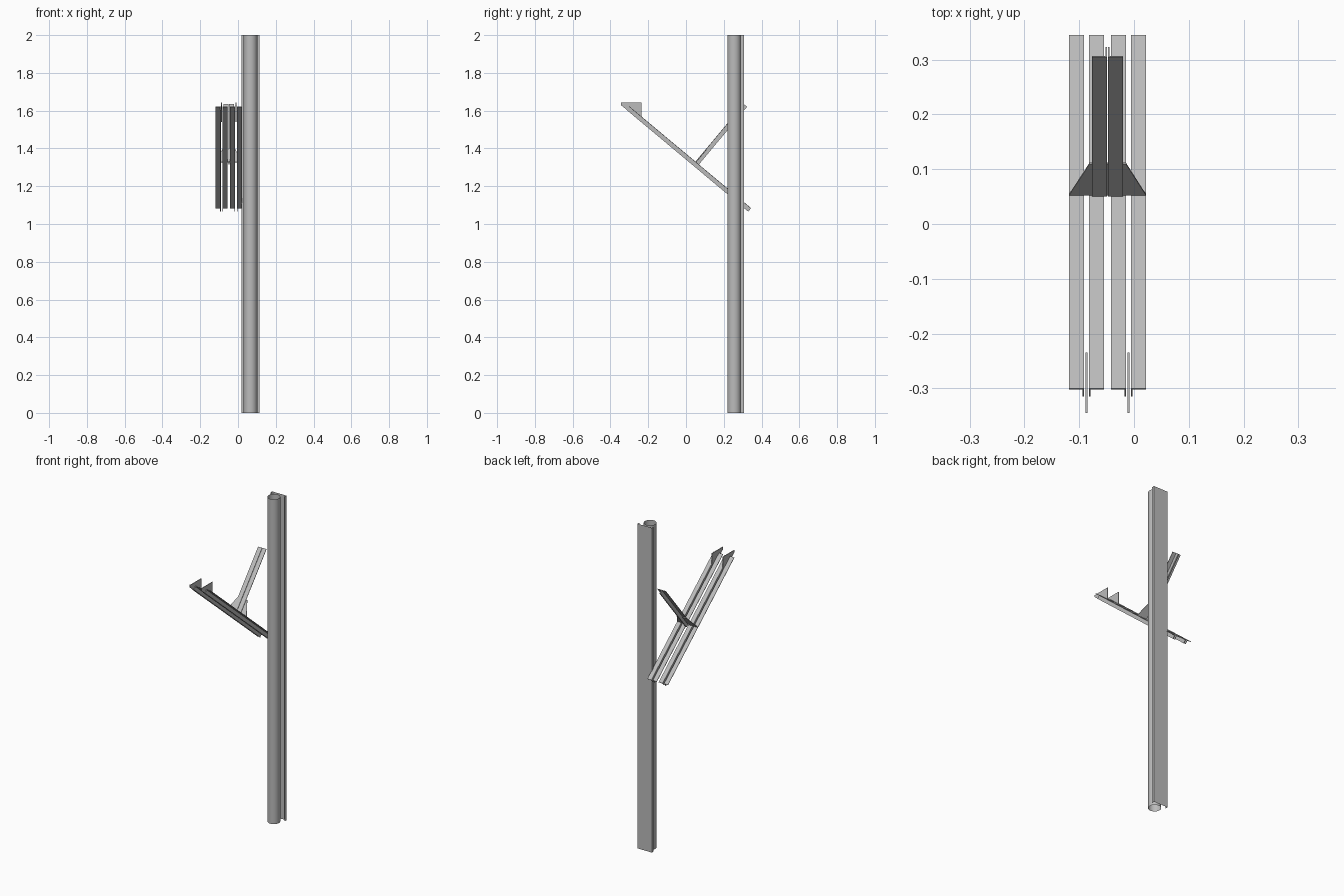
import bpy, bmesh, math
from mathutils import Vector

cube = bpy.data.objects.get("Cube")
if cube:
    bpy.data.objects.remove(cube, do_unlink=True)

steel = bpy.data.materials.new("grey_steel")
steel.use_nodes = True
grey = (0.5, 0.5, 0.5, 1)
steel.diffuse_color = grey
steel.node_tree.nodes["Principled BSDF"].inputs["Base Color"].default_value = grey


def finish(name, bm, recalc=True):
    if recalc:
        bmesh.ops.recalc_face_normals(bm, faces=bm.faces)
    mesh = bpy.data.meshes.new(name)
    bm.to_mesh(mesh)
    bm.free()
    mesh.materials.append(steel)
    obj = bpy.data.objects.new(name, mesh)
    bpy.context.collection.objects.link(obj)
    return obj


def prism(name, points, vector):
    """Extrude a closed flat outline along a vector."""
    bm = bmesh.new()
    face = bm.faces.new([bm.verts.new(p) for p in points])
    ext = bmesh.ops.extrude_face_region(bm, geom=[face], use_keep_orig=True)
    verts = [g for g in ext["geom"] if isinstance(g, bmesh.types.BMVert)]
    bmesh.ops.translate(bm, verts=verts, vec=vector)
    return finish(name, bm)


def strip(name, path, height):
    """Raise an open path into a thin sheet."""
    bm = bmesh.new()
    low = [bm.verts.new((x, y, 0)) for x, y in path]
    high = [bm.verts.new((x, y, height)) for x, y in path]
    for i in range(len(path) - 1):
        bm.faces.new((low[i], low[i + 1], high[i + 1], high[i]))
    return finish(name, bm, False)


# Post: open tube in front of a shallow channel
HEIGHT = 2.0
PX, PY, R = 0.066, 0.255, 0.036
turns = [2 * math.pi * i / 32 for i in range(33)]
tube = strip("post_tube", [(PX + R * math.cos(a), PY + R * math.sin(a)) for a in turns], HEIGHT)
bm = bmesh.new()
bm.from_mesh(tube.data)
bmesh.ops.remove_doubles(bm, verts=bm.verts, dist=0.0001)
for f in bm.faces:
    f.smooth = True
bm.to_mesh(tube.data)
bm.free()

HALF, BACK, LIP = 0.048, 0.307, 0.289
strip("post_channel", [(PX + HALF, LIP), (PX + HALF, BACK), (PX - HALF, BACK), (PX - HALF, LIP)], HEIGHT)

# Slope of the arms, and the direction square to it
along = Vector((0, 0.645, -0.539)).normalized()
across = Vector((0, -along.z, along.y))
LEG, THICK = 0.0272, 0.003


def angle_bar(name, x, side, start, direction, depth, length):
    """L-section bar: flat leg outward from x, the other leg along depth."""
    d = 0.024
    section = [(0, 0), (LEG, 0), (LEG, THICK), (THICK, THICK), (THICK, d), (0, d)]
    points = [Vector((x + side * u, 0, 0)) + start + depth * v for u, v in section]
    prism(name, points, direction * length)


def angle_pair(name, x, gap, start, direction, depth, length):
    for side, label in ((-1, "right"), (1, "left")):
        angle_bar(f"{name}_{label}_angle", x + side * gap / 2, side, start, direction, depth, length)


# Two sloping arms, each a pair of angles with an end gusset between
arm_top = Vector((0, -0.30, 1.623))
for label, x in (("right", -0.0867), ("left", -0.0101)):
    angle_pair(f"{label}_arm", x, 0.0092, arm_top, along, -across, 0.8405)
    outline = [(-0.345, 1.643), (-0.235, 1.643), (-0.235, 1.54), (-0.345, 1.63)]
    prism(f"{label}_end_gusset", [(x - 0.002, y, z) for y, z in outline], Vector((0.004, 0, 0)))

# Brace rising square from the arms
MID = -0.0484
foot = arm_top + along * (0.35 / along.y)
angle_pair("brace", MID, 0.002, foot, across, -along * -1, 0.255 / across.y)

# Tapered plate joining the brace to both arms
base = foot + along * THICK
top = base + across * 0.09
prism("brace_base_plate",
      [base + Vector((-0.1186, 0, 0)), base + Vector((0.0219, 0, 0)),
       top + Vector((-0.015, 0, 0)), top + Vector((-0.081, 0, 0))],
      along * THICK)
